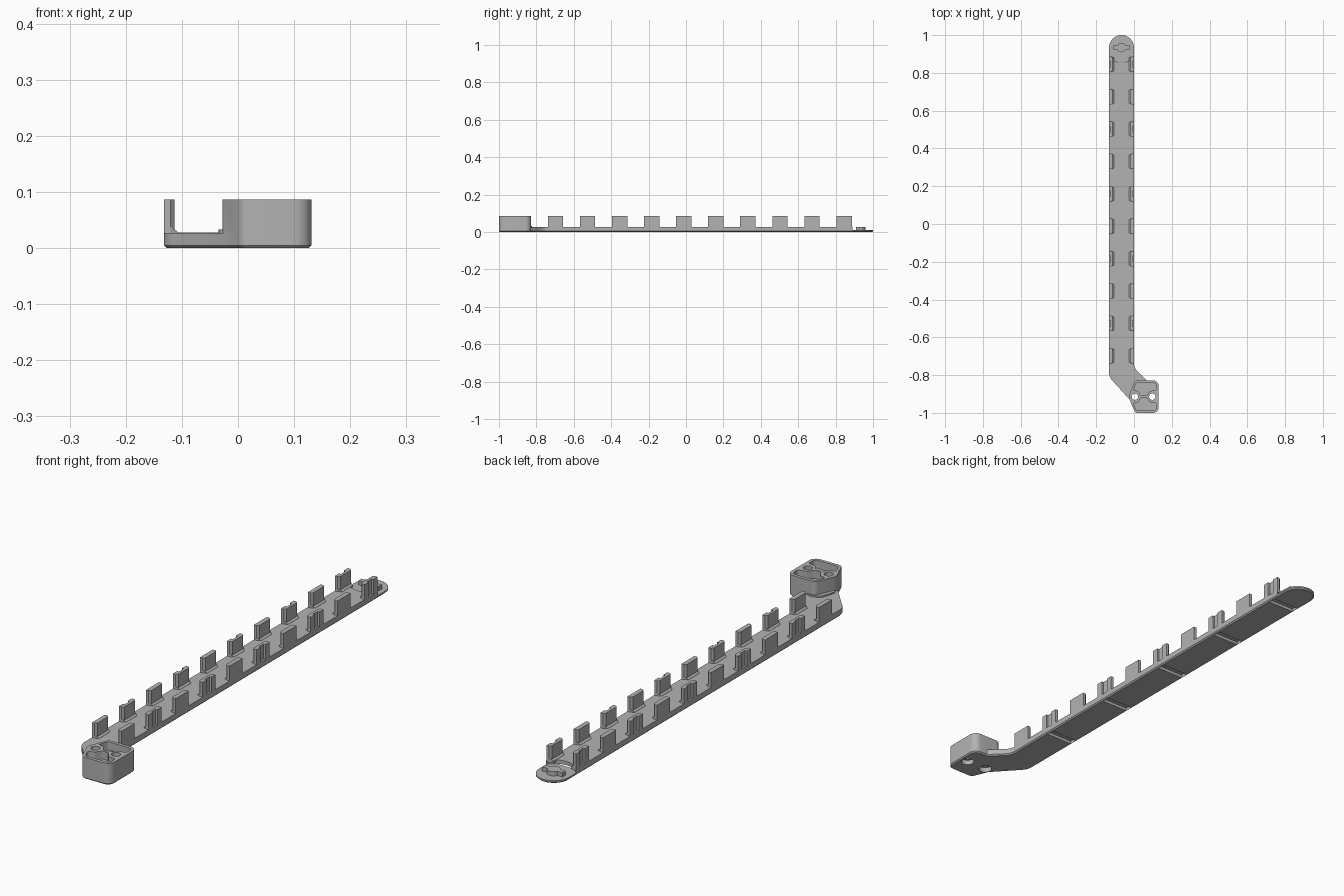
import bpy
import bmesh
import math
from mathutils import Vector

cube = bpy.data.objects.get("Cube")
if cube:
    bpy.data.objects.remove(cube, do_unlink=True)

GREY = (0.45, 0.45, 0.45, 1)
grey = bpy.data.materials.new("plain grey")
grey.use_nodes = True
grey.diffuse_color = GREY
grey.node_tree.nodes["Principled BSDF"].inputs["Base Color"].default_value = GREY

LEFT, RIGHT = -0.132, 0.0       # strip edges in x
MID = (LEFT + RIGHT) / 2
PLATE, TOP = 0.027, 0.087       # heights
HOLE_Y = -0.914


def rounded(corners, steps=8):
    """Outline from (x, y, radius) corners, each rounded by an arc."""
    out = []
    for i, (x, y, r) in enumerate(corners):
        p = Vector((x, y))
        a = (Vector(corners[i - 1][:2]) - p).normalized()
        b = (Vector(corners[(i + 1) % len(corners)][:2]) - p).normalized()
        if r == 0:
            out.append(p)
            continue
        half = a.angle(b) / 2
        centre = p + (a + b).normalized() * (r / math.sin(half))
        start = p + a * (r / math.tan(half)) - centre
        end = p + b * (r / math.tan(half)) - centre
        turn = start.angle_signed(end)
        for k in range(steps + 1):
            t = -turn * k / steps
            c, s = math.cos(t), math.sin(t)
            out.append(centre + Vector((start.x * c - start.y * s, start.x * s + start.y * c)))
    return out


def circle(x, y, r, n=40):
    return [(x + r * math.cos(math.tau * i / n), y + r * math.sin(math.tau * i / n)) for i in range(n)]


def prism(name, outline, z0, z1, chamfer=0.0):
    """Extrude a plan outline upwards, with an optional chamfer underneath."""
    bm = bmesh.new()
    face = bm.faces.new([bm.verts.new((p[0], p[1], z0)) for p in outline])
    rim = list(face.edges)
    top = bmesh.ops.extrude_face_region(bm, geom=[face], use_keep_orig=True)["geom"]
    bmesh.ops.translate(bm, vec=(0, 0, z1 - z0), verts=[v for v in top if isinstance(v, bmesh.types.BMVert)])
    bmesh.ops.recalc_face_normals(bm, faces=bm.faces)
    if chamfer:
        bmesh.ops.bevel(bm, geom=rim, offset=chamfer, segments=1, affect='EDGES')
    mesh = bpy.data.meshes.new(name)
    bm.to_mesh(mesh)
    bm.free()
    mesh.materials.append(grey)
    ob = bpy.data.objects.new(name, mesh)
    bpy.context.collection.objects.link(ob)
    return ob


def box(name, x0, x1, y0, y1, z0, z1):
    return prism(name, [(x0, y0), (x1, y0), (x1, y1), (x0, y1)], z0, z1)


def combine(target, tool, operation):
    """Apply a boolean and discard the tool."""
    tool.hide_render = True
    mod = target.modifiers.new("cut", 'BOOLEAN')
    mod.operation, mod.object, mod.solver = operation, tool, 'EXACT'
    bpy.context.view_layer.objects.active = target
    bpy.ops.object.modifier_apply(modifier=mod.name)
    bpy.data.objects.remove(tool, do_unlink=True)


# Long plate with a bent arm at the front and a round tongue at the back
R = (RIGHT - LEFT) / 2
arc = [(MID + R * math.cos(math.pi * i / 24), 1 - R + R * math.sin(math.pi * i / 24)) for i in range(25)]
arm = rounded([(LEFT, 0, 0), (LEFT, -0.81, 0.06), (0.0, -0.955, 0), (0.09, -0.955, 0),
               (0.09, -0.85, 0), (RIGHT, -0.76, 0.05), (RIGHT, 0, 0)])
body = prism("plate_and_block", arc + arm, 0, PLATE, 0.005)
combine(body, prism("tongue_cutter", circle(MID, 1 - R, 0.08), 0.011, 0.1), 'DIFFERENCE')

# Mounting block, with a low collar where it meets the arm
block_outline = rounded([(0.131, -1, 0.03), (0.131, -0.828, 0.03), (0.006, -0.828, 0.02),
                         (-0.03, HOLE_Y, 0.03), (0.006, -1, 0.02)])
combine(body, prism("block", block_outline, 0, TOP, 0.005), 'UNION')
collar = rounded([(0.03, -0.95, 0), (0.09, -0.84, 0), (0.02, -0.822, 0.01),
                  (-0.015, -0.832, 0.02), (-0.038, -0.9, 0.02)])
combine(body, prism("collar", collar, 0.015, 0.033), 'UNION')

# Two pockets in the block top, shaped around the screw bosses
for s in (1, -1):
    pocket = rounded([(0.012, HOLE_Y + s * 0.073, 0.01), (0.118, HOLE_Y + s * 0.073, 0.016),
                      (0.118, HOLE_Y + s * 0.034, 0.006), (0.085, HOLE_Y + s * 0.03, 0.012),
                      (0.066, HOLE_Y + s * 0.005, 0.006), (0.038, HOLE_Y + s * 0.005, 0.006),
                      (0.022, HOLE_Y + s * 0.03, 0.012), (-0.004, HOLE_Y + s * 0.034, 0.006)], 5)
    combine(body, prism("pocket_cutter", pocket, 0.055, 0.1), 'DIFFERENCE')

# Screw holes, counterbored underneath
for x in (0.005, 0.097):
    combine(body, prism("hole_cutter", circle(x, HOLE_Y, 0.017, 32), -0.05, 0.2), 'DIFFERENCE')
    combine(body, prism("bore_cutter", circle(x, HOLE_Y, 0.025, 32), -0.05, 0.02), 'DIFFERENCE')

# Clip tabs in pairs; every second pair is grooved for a tie passing under the plate
tabs = []
for k in range(10):
    y = -0.698 + 0.1715 * k
    tie = k % 2 == 1
    groove = [(0, -0.015), (0.008, -0.015), (0.008, 0.015), (0, 0.015)] if tie else []
    plan = [(0, -0.041)] + groove + [(0, 0.041), (0.012, 0.041), (0.019, 0.034),
                                     (0.019, -0.034), (0.012, -0.041)]
    foot = [(0.012, -0.041), (0.012, 0.041), (0.027, 0.034), (0.027, -0.034)]
    for side, edge, s in (("right", LEFT, 1), ("left", RIGHT, -1)):
        place = lambda pts: [(edge + s * d, y + v) for d, v in pts]
        tabs.append(prism(f"{side}_tab_{k + 1}", place(plan), 0.02, TOP))
        # sloping fillet at the inner foot of the tab
        fillet = prism(f"{side}_tab_foot_{k + 1}", place(foot), 0.02, 0.038)
        for v in fillet.data.vertices:
            if v.co.z > 0.03 and abs(v.co.x - edge) > 0.02:
                v.co.z = PLATE + 0.0005
        tabs.append(fillet)
    if tie:
        combine(body, box("tie_cutter", LEFT + 0.006, RIGHT - 0.006, y - 0.016, y + 0.016, -0.01, 0.012),
                'DIFFERENCE')

# Locating boss on the tongue: a disc with two small wings
boss = prism("tongue_boss", circle(MID, 1 - R, 0.025, 32), 0.005, 0.028)
combine(boss, box("wings", MID - 0.045, MID + 0.045, 1 - R - 0.01, 1 - R + 0.01, 0.005, 0.028), 'UNION')

# Smooth the rounded walls, keep edges crisp
bpy.ops.object.select_all(action='DESELECT')
for ob in [body, boss] + tabs:
    ob.select_set(True)
bpy.context.view_layer.objects.active = body
bpy.ops.object.shade_smooth_by_angle(angle=math.radians(30))
